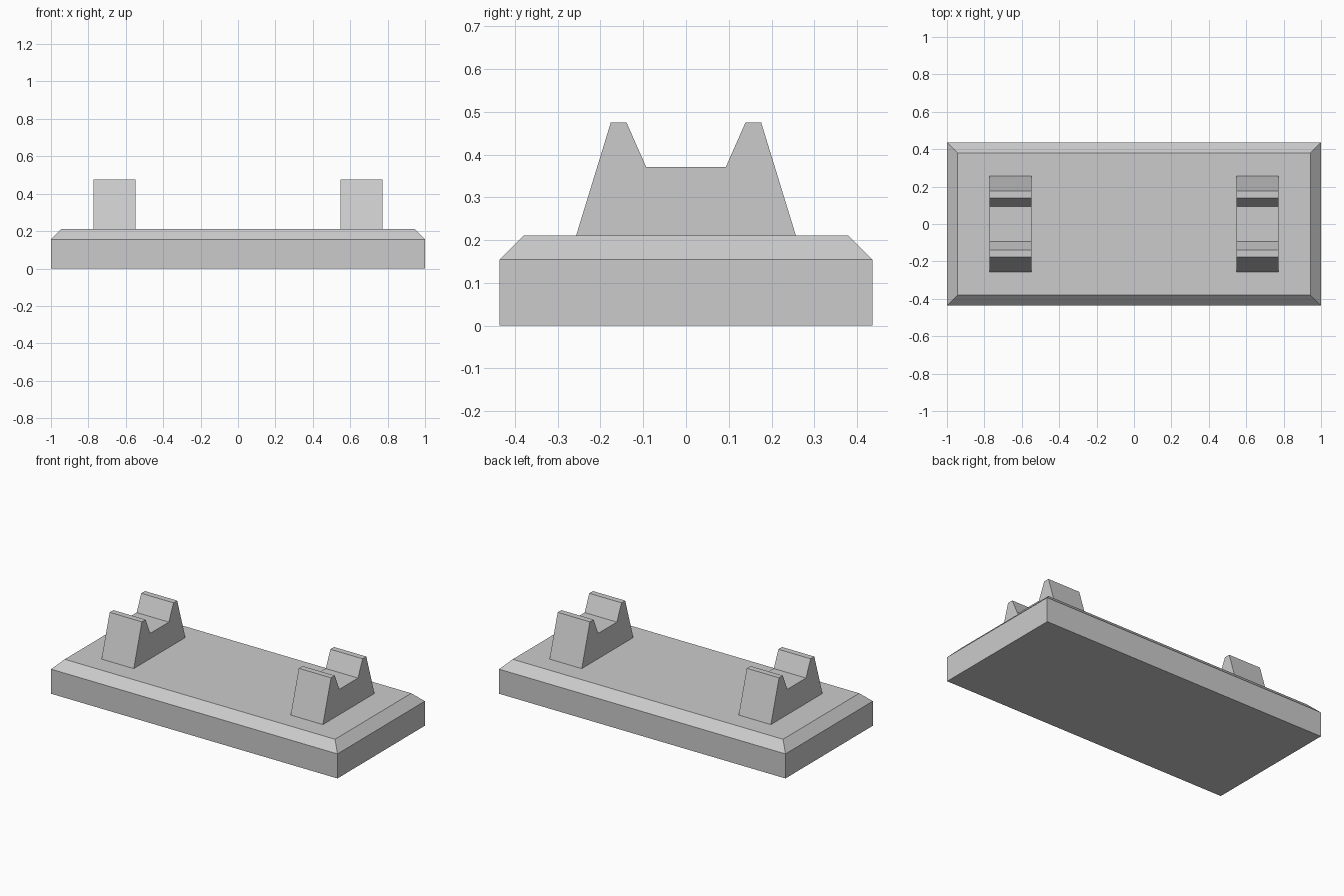
import bpy, bmesh

if "Cube" in bpy.data.objects:
    bpy.data.objects.remove(bpy.data.objects["Cube"])

BASE_TOP = 0.211


def make_object(name, bm):
    bmesh.ops.recalc_face_normals(bm, faces=bm.faces)
    mesh = bpy.data.meshes.new(name)
    bm.to_mesh(mesh)
    bm.free()
    obj = bpy.data.objects.new(name, mesh)
    bpy.context.collection.objects.link(obj)
    return obj


def extrude_profile(name, verts, offset):
    """Fill a closed outline and extrude it along offset."""
    bm = bmesh.new()
    face = bm.faces.new([bm.verts.new(v) for v in verts])
    ext = bmesh.ops.extrude_face_region(bm, geom=[face], use_keep_orig=True)
    moved = [g for g in ext["geom"] if isinstance(g, bmesh.types.BMVert)]
    bmesh.ops.translate(bm, verts=moved, vec=offset)
    return make_object(name, bm)


# Base plate: box with a chamfered top rim
bm = bmesh.new()
bmesh.ops.create_cube(bm, size=1)
bmesh.ops.scale(bm, vec=(2.0, 0.872, BASE_TOP), verts=bm.verts)
bmesh.ops.translate(bm, vec=(0, 0, BASE_TOP / 2), verts=bm.verts)
rim = [e for e in bm.edges if all(v.co.z > BASE_TOP - 0.001 for v in e.verts)]
bmesh.ops.bevel(bm, geom=rim, offset=0.056, offset_type='OFFSET',
                segments=1, affect='EDGES')
make_object("base_plate", bm)

# Two notched cradle supports, symmetric front to back
half = [(0.257, BASE_TOP), (0.176, 0.475), (0.139, 0.475), (0.093, 0.371)]
outline = half + [(-y, z) for y, z in reversed(half)]
for side, x in (("left", -0.773), ("right", 0.548)):
    extrude_profile(side + "_cradle", [(x, y, z) for y, z in outline],
                    (0.225, 0, 0))
